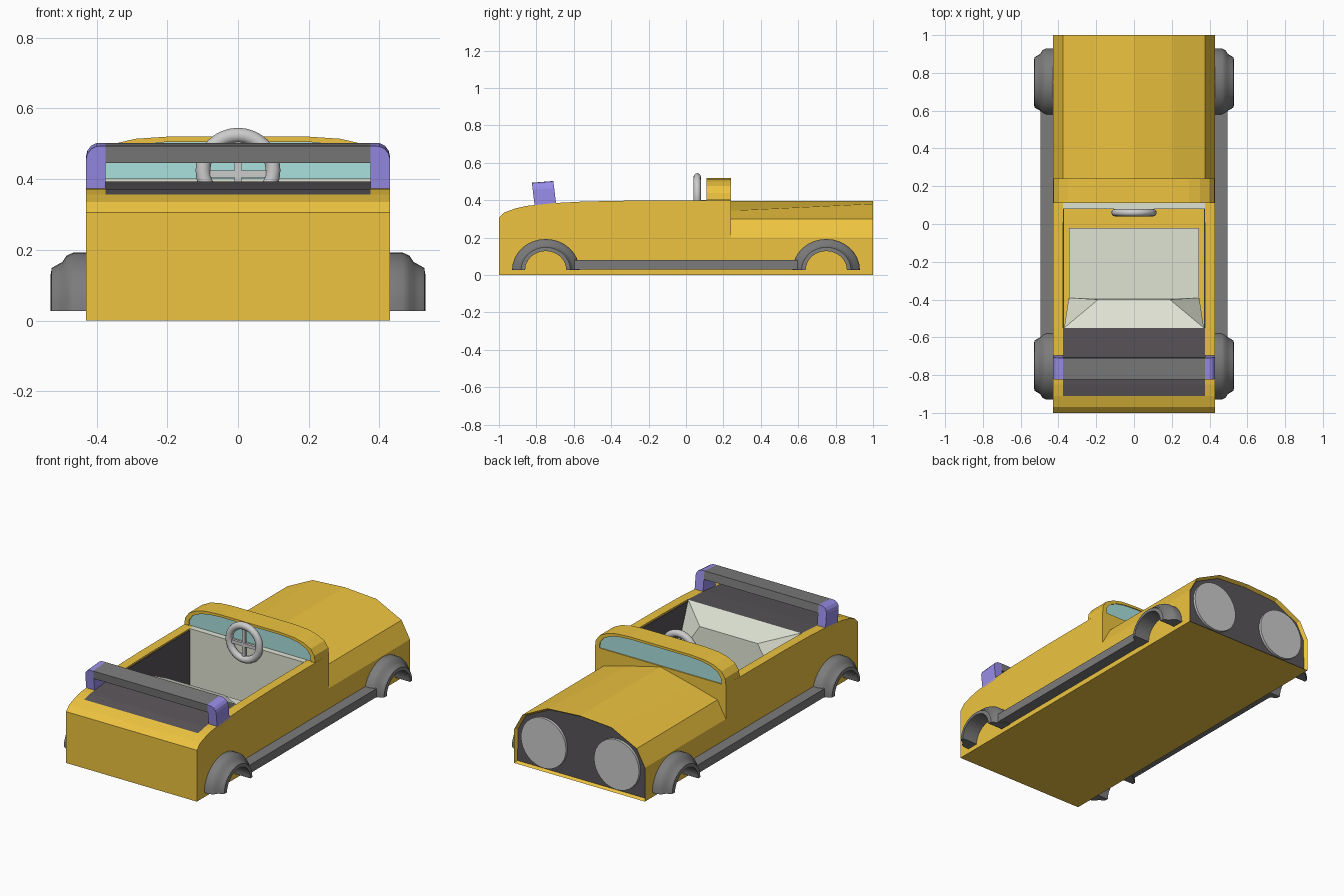
import bpy, bmesh, math
from mathutils import Matrix, Vector

if "Cube" in bpy.data.objects:
    bpy.data.objects.remove(bpy.data.objects["Cube"])


def mat(name, r, g, b):
    m = bpy.data.materials.new(name)
    m.diffuse_color = (r, g, b, 1)
    m.use_nodes = True
    m.node_tree.nodes["Principled BSDF"].inputs["Base Color"].default_value = m.diffuse_color
    return m


ORANGE = mat("orange", 0.85, 0.55, 0.05)
BLACK = mat("black", 0.10, 0.09, 0.10)
DARK = mat("dark_grey", 0.2, 0.2, 0.2)
PALE = mat("pale", 0.74, 0.77, 0.65)
TEAL = mat("teal", 0.4, 0.75, 0.73)
BLUE = mat("blue", 0.32, 0.27, 0.82)


def finish(name, bm, *mats, smooth=None):
    bmesh.ops.recalc_face_normals(bm, faces=bm.faces)
    me = bpy.data.meshes.new(name)
    bm.to_mesh(me)
    bm.free()
    ob = bpy.data.objects.new(name, me)
    bpy.context.collection.objects.link(ob)
    for m in mats:
        me.materials.append(m)
    if smooth:
        bpy.context.view_layer.objects.active = ob
        ob.select_set(True)
        bpy.ops.object.shade_smooth_by_angle(angle=math.radians(smooth))
        ob.select_set(False)
    return ob


def loft(rings, closed=False):
    """Skin a list of equal point rings, capping the ends unless closed."""
    bm = bmesh.new()
    vs = [[bm.verts.new(p) for p in r] for r in rings]
    n, k = len(rings[0]), len(rings)
    for a in range(k if closed else k - 1):
        b = (a + 1) % k
        for i in range(n):
            j = (i + 1) % n
            bm.faces.new((vs[a][i], vs[a][j], vs[b][j], vs[b][i]))
    if not closed:
        bm.faces.new(vs[0])
        bm.faces.new(vs[-1])
    return bm


def prism_x(name, prof, x0, x1, m):
    return finish(name, loft([[(x, y, z) for y, z in prof] for x in (x0, x1)]), m)


def prism_y(name, prof, y0, y1, m):
    return finish(name, loft([[(x, y, z) for x, z in prof] for y in (y0, y1)]), m)


def box(name, x0, x1, y0, y1, z0, z1, m):
    return prism_x(name, [(y0, z0), (y1, z0), (y1, z1), (y0, z1)], x0, x1, m)


# Body tub: side walls, tail, floor and cowl follow one side profile
TAIL = [(-1, .305), (-.97, .335), (-.91, .357)]
DECK = [(-.91, .357), (-.85, .37), (-.7, .385), (-.55, .393)]
side = [(-1, 0)] + TAIL + DECK[1:] + [(-.3, .398), (.24, .4), (.24, 0)]
for s, n in ((-1, "left"), (1, "right")):
    prism_x(n + "_body_side", side, s * .375, s * .43, ORANGE)
    prism_x(n + "_inner_wall", [(-.55, .02), (-.55, .385), (.08, .392), (.08, .02)],
            s * .370, s * .375, BLACK)
prism_x("tail", [(-1, 0)] + TAIL + [(-.91, 0)], -.375, .375, ORANGE)
box("floor", -.375, .375, -.91, .11, 0, .02, ORANGE)
box("cowl", -.375, .375, .11, .24, 0, .4, ORANGE)
prism_x("rear_deck", DECK + [(-.55, .02), (-.91, .02)], -.375, .375, BLACK)

# Faceted hood with a recessed black front panel
def hood_ring(y, z):
    half = [(.43, 0), (.43, .2), (.375, .3), (.21, z)]
    pts = half + [(0, .395)] + [(-a, b) for a, b in reversed(half)]
    return [(a, y, b) for a, b in pts]


bm = loft([hood_ring(.24, .344), hood_ring(1, .381)])
bmesh.ops.recalc_face_normals(bm, faces=bm.faces)
front = max(bm.faces, key=lambda f: f.calc_center_median().y)
bmesh.ops.inset_individual(bm, faces=[front], thickness=.013)
front.material_index = 1
bmesh.ops.translate(bm, verts=front.verts, vec=(0, -.02, 0))
finish("hood", bm, ORANGE, BLACK)

# Headlights
for s, n in ((-1, "left"), (1, "right")):
    bm = bmesh.new()
    bmesh.ops.create_cone(bm, cap_ends=True, segments=32, radius1=.148, radius2=.148, depth=.02,
                          matrix=Matrix.Translation((s * .24, .985, .166))
                          @ Matrix.Rotation(math.pi / 2, 4, 'X'))
    finish(n + "_headlight", bm, smooth=30)

# Windscreen: arched frame around a glass block
half = [(.43, .4), (.425, .44), (.4, .475), (.35, .5), (.29, .514), (.2, .52)]
arch = half + [(-a, b) for a, b in reversed(half)]
inner = [(a * .935, .4 + (b - .4) * .88) for a, b in arch]
prism_y("windscreen_frame", arch + inner[::-1], .11, .24, ORANGE)
prism_y("windscreen", inner, .116, .234, TEAL)

# Interior: dash panel, seat back and seat cushion
box("dash_panel", -.375, .375, .08, .115, .02, .401, PALE)
bm = bmesh.new()
for s in (-1, 1):
    for p in ((.37, -.55, .393), (.19, -.4, .34), (.345, -.39, .1), (.37, -.55, .1)):
        bm.verts.new((s * p[0], p[1], p[2]))
bmesh.ops.convex_hull(bm, input=bm.verts)
bmesh.ops.dissolve_limit(bm, angle_limit=.02, verts=bm.verts, edges=bm.edges)
finish("seat_back", bm, PALE)
box("seat_cushion", -.345, .345, -.4, -.02, .02, .12, PALE)

# Steering wheel with crossed spokes and a column
R, r, C = .099, .021, Vector((0, .06, .425))
rings = []
for i in range(32):
    a = math.tau * i / 32
    rings.append([C + Vector(((R + r * math.cos(t)) * math.cos(a), r * .95 * math.sin(t),
                              (R + r * math.cos(t)) * math.sin(a)))
                  for t in (math.tau * j / 12 for j in range(12))])
finish("steering_wheel", loft(rings, closed=True), smooth=40)
box("wheel_spoke_across", -.09, .09, .052, .068, .404, .424, None)
box("wheel_spoke_upright", -.01, .01, .053, .067, .335, .515, None)

# Rear roll bar with rounded blue end blocks, leaning back slightly
def lean(y, z):
    return y - (z - .38) * .12, z + (y + .755) * .08


def bar(name, prof, y0, y1, m):
    rings = []
    for y in (y0, y1):
        rings.append([(x, *lean(y, z)) for x, z in prof])
    return finish(name, loft(rings), m)


for s, n in ((-1, "left"), (1, "right")):
    prof = [(.375, .37), (.43, .37), (.43, .46), (.426, .476), (.415, .49), (.4, .497), (.375, .498)]
    bar(n + "_bar_end", [(s * x, z) for x, z in prof], -.81, -.695, BLUE)
bar("roll_bar", [(-.375, .45), (.375, .45), (.375, .498), (-.375, .498)], -.81, -.695, DARK)

# Fenders swept along half circles, and running boards between them
SECTION = [(.18, .42), (.18, .465), (.17, .485), (.15, .497), (.14, .515), (.132, .527),
           (.11, .53), (.11, .42)]
for s, n in ((-1, "left"), (1, "right")):
    for e, w in ((-1, "rear"), (1, "front")):
        rings = []
        for i in range(17):
            a = math.pi * i / 16
            rings.append([(s * x, e * (.75 + q * math.cos(a)), .027 + .92 * q * math.sin(a))
                          for q, x in SECTION])
        finish(f"{n}_{w}_fender", loft(rings), DARK, smooth=35)
    box(n + "_running_board", s * .42, s * .495, -.595, .595, .03, .08, DARK)
